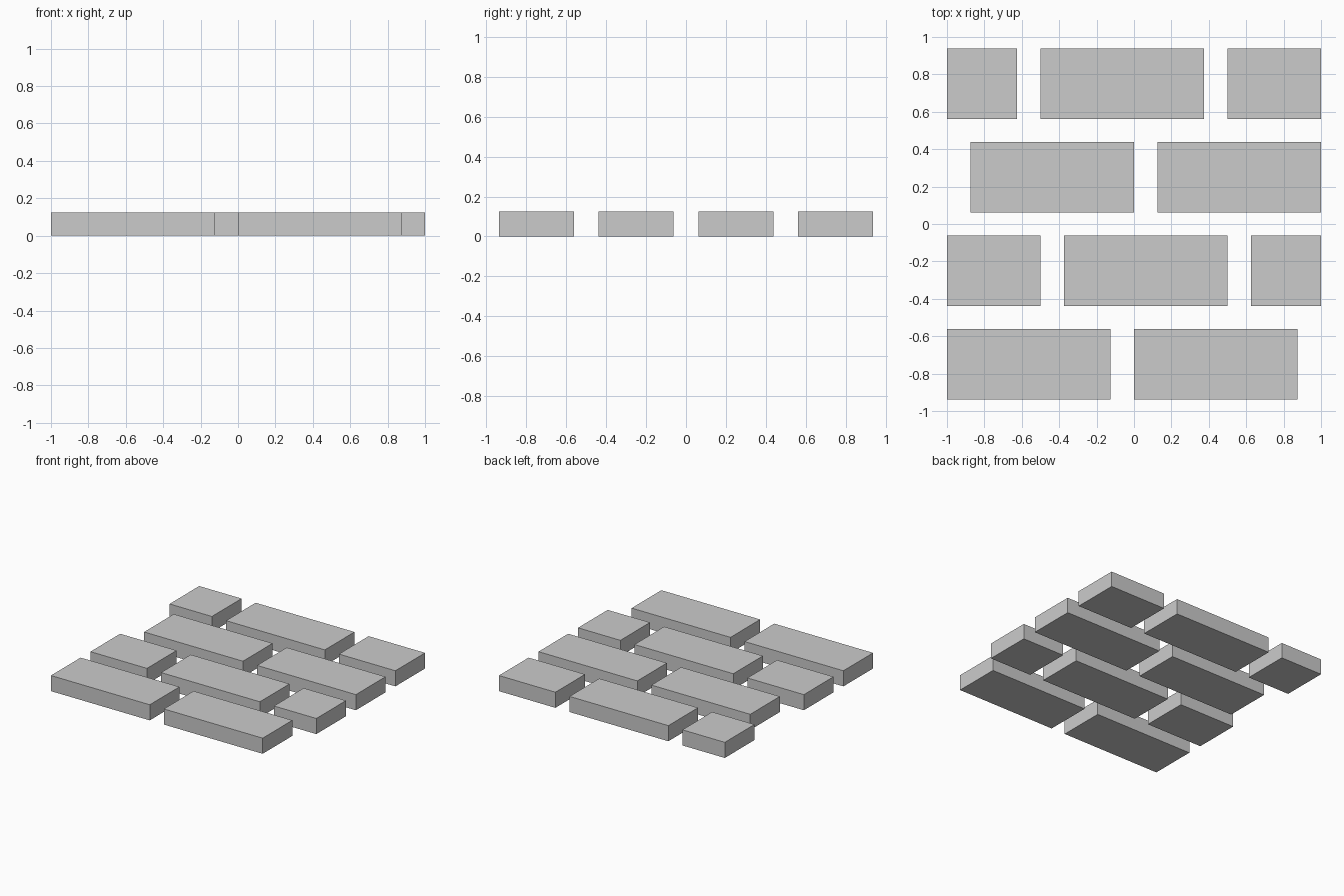
import bpy

if "Cube" in bpy.data.objects:
    bpy.data.objects.remove(bpy.data.objects["Cube"])

UNIT = 0.125                       # one grid cell, also the joint width and height
LENGTH, DEPTH, HEIGHT = 7 * UNIT, 3 * UNIT, UNIT
PITCH_X, PITCH_Y = 8 * UNIT, 4 * UNIT
OFFSETS = [0, 5, 1, 4]             # shift of each course in cells, front to back


def add_brick(name, x0, x1, y):
    bpy.ops.mesh.primitive_cube_add(size=1, location=((x0 + x1) / 2, y, HEIGHT / 2))
    brick = bpy.context.object
    brick.name = name
    brick.scale = (x1 - x0, DEPTH, HEIGHT)
    bpy.ops.object.transform_apply(location=False, rotation=False, scale=True)


# Staggered courses of bricks, trimmed at the left and right edges
for row, offset in enumerate(OFFSETS):
    y = (row - 1.5) * PITCH_Y
    number = 1
    for col in range(-1, 2):
        start = -1 + offset * UNIT + col * PITCH_X
        x0, x1 = max(start, -1), min(start + LENGTH, 1)
        if x1 - x0 > 0.01:
            add_brick(f"brick_row{row + 1}_{number}", x0, x1, y)
            number += 1
